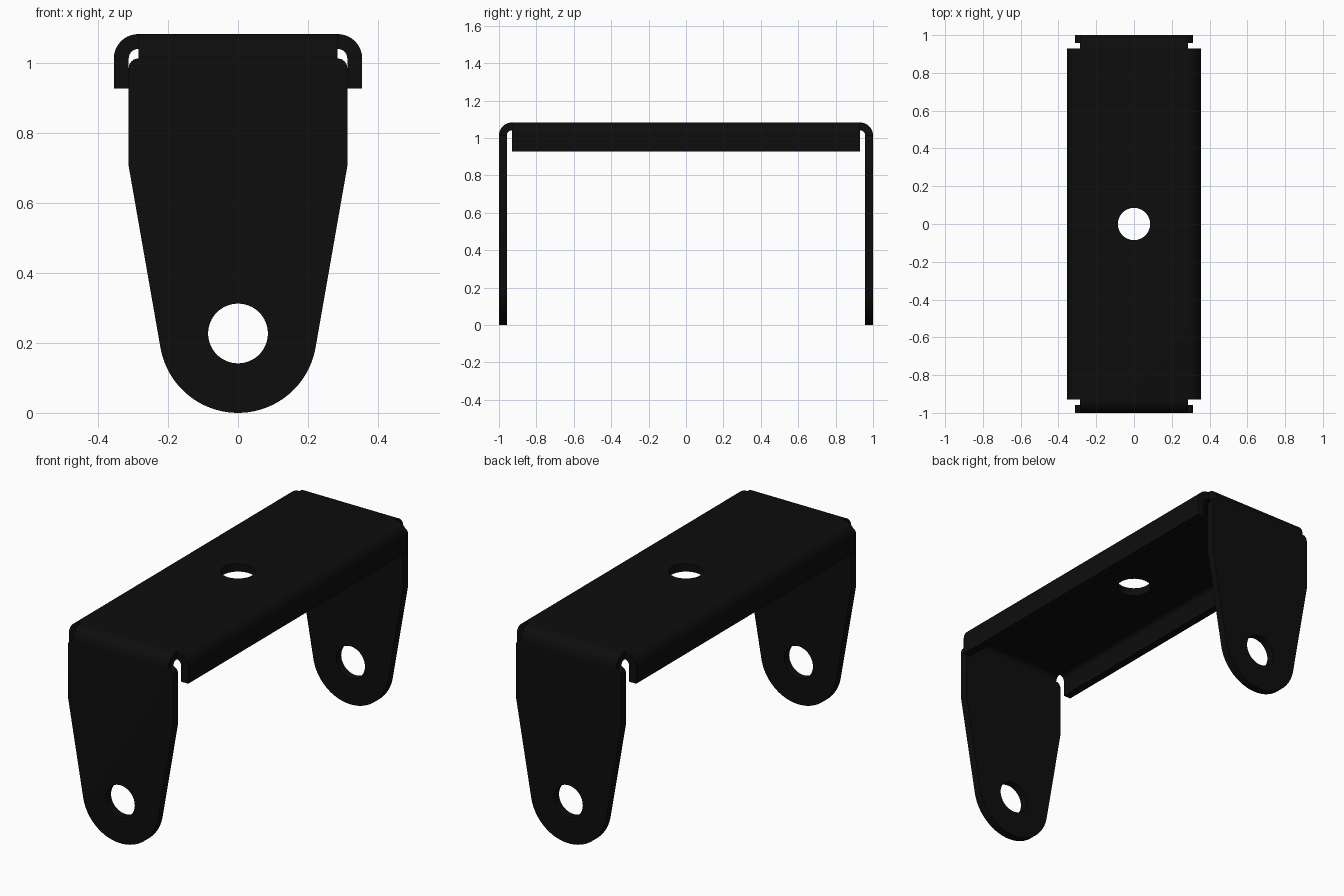
import bpy, bmesh, math
from mathutils import Vector

cube = bpy.data.objects.get("Cube")
if cube:
    bpy.data.objects.remove(cube, do_unlink=True)

H, T, R = 1.083, 0.0425, 0.07      # height, sheet thickness, outer bend radius
LEG, NECK, WIDE = 0.3125, 0.285, 0.355   # half widths of leg, bend and flanged top
FLANGE_Y, FLANGE_Z = 0.93, 0.927
HOLE_R, HOLE_Z, END_R = 0.0855, 0.227, 0.225

steel = bpy.data.materials.new("black_steel")
steel.use_nodes = True
colour = (0.004, 0.004, 0.004, 1)
steel.diffuse_color = colour
steel.node_tree.nodes["Principled BSDF"].inputs["Base Color"].default_value = colour


def arc(cx, cz, r, a0, a1, n):
    """Points on an arc, angles in degrees."""
    angles = [math.radians(a0 + (a1 - a0) * i / n) for i in range(n + 1)]
    return [(cx + r * math.cos(a), cz + r * math.sin(a)) for a in angles]


def prism(name, points, lo, hi, axis):
    """Extrude a closed 2D outline along the given axis from lo to hi."""
    place = {"x": lambda u, v: (lo, u, v),
             "y": lambda u, v: (u, lo, v),
             "z": lambda u, v: (u, v, lo)}[axis]
    bm = bmesh.new()
    face = bm.faces.new([bm.verts.new(place(u, v)) for u, v in points])
    ext = bmesh.ops.extrude_face_region(bm, geom=[face])
    shift = Vector([hi - lo if a == axis else 0 for a in "xyz"])
    bmesh.ops.translate(bm, vec=shift,
                        verts=[g for g in ext["geom"] if isinstance(g, bmesh.types.BMVert)])
    bmesh.ops.recalc_face_normals(bm, faces=bm.faces)
    mesh = bpy.data.meshes.new(name)
    bm.to_mesh(mesh)
    bm.free()
    mesh.materials.append(steel)
    ob = bpy.data.objects.new(name, mesh)
    bpy.context.collection.objects.link(ob)
    return ob


def combine(target, tool, operation):
    """Apply a boolean and discard the tool."""
    mod = target.modifiers.new(operation, "BOOLEAN")
    mod.operation, mod.solver, mod.object = operation, "EXACT", tool
    bpy.context.view_layer.objects.active = target
    bpy.ops.object.modifier_apply(modifier=mod.name)
    bpy.data.objects.remove(tool, do_unlink=True)


def mirrored(half):
    """Close a right-hand half outline with its mirror image."""
    return half + [(-u, v) for u, v in reversed(half)]


# U-shaped strap: two legs and the top, bent from one sheet
bend = 1 - R
outer = [(1, 0)] + arc(bend, H - R, R, 0, 90, 10)
inner = [(1 - T, 0)] + arc(bend, H - R, R - T, 0, 90, 10)
strap = mirrored(outer) + list(reversed(mirrored(inner)))
bracket = prism("bracket", strap, -0.5, 0.5, "x")

# Leg silhouette: round end, taper, shoulders and narrow bend
corner = LEG - NECK
silhouette = (arc(0, END_R, END_R, -89, -10, 24) + [(LEG, 0.705)]
              + arc(NECK, H - R - corner, corner, 0, 90, 8) + [(NECK, 1.3)])
combine(bracket, prism("silhouette", mirrored(silhouette), -1.2, 1.2, "y"), "INTERSECT")

# Folded flanges along both long sides
lip = ([(WIDE, FLANGE_Z)] + arc(NECK, H - R, R, 0, 90, 10)
       + arc(NECK, H - R, R - T, 90, 0, 10) + [(WIDE - T, FLANGE_Z)])
for side in (1, -1):
    points = [(side * u, v) for u, v in lip]
    combine(bracket, prism("flange", points, -FLANGE_Y, FLANGE_Y, "y"), "UNION")

# Pivot holes through both legs and a mounting hole in the top
circle = arc(0, 0, HOLE_R, 0, 360, 48)[:-1]
combine(bracket, prism("pivot_hole", [(u, v + HOLE_Z) for u, v in circle], -1.2, 1.2, "y"),
        "DIFFERENCE")
combine(bracket, prism("top_hole", circle, 0.8, 1.3, "z"), "DIFFERENCE")

# Smooth bends with crisp sheet edges
bpy.ops.object.select_all(action="DESELECT")
bracket.select_set(True)
bpy.context.view_layer.objects.active = bracket
bpy.ops.object.shade_smooth_by_angle(angle=math.radians(30))
